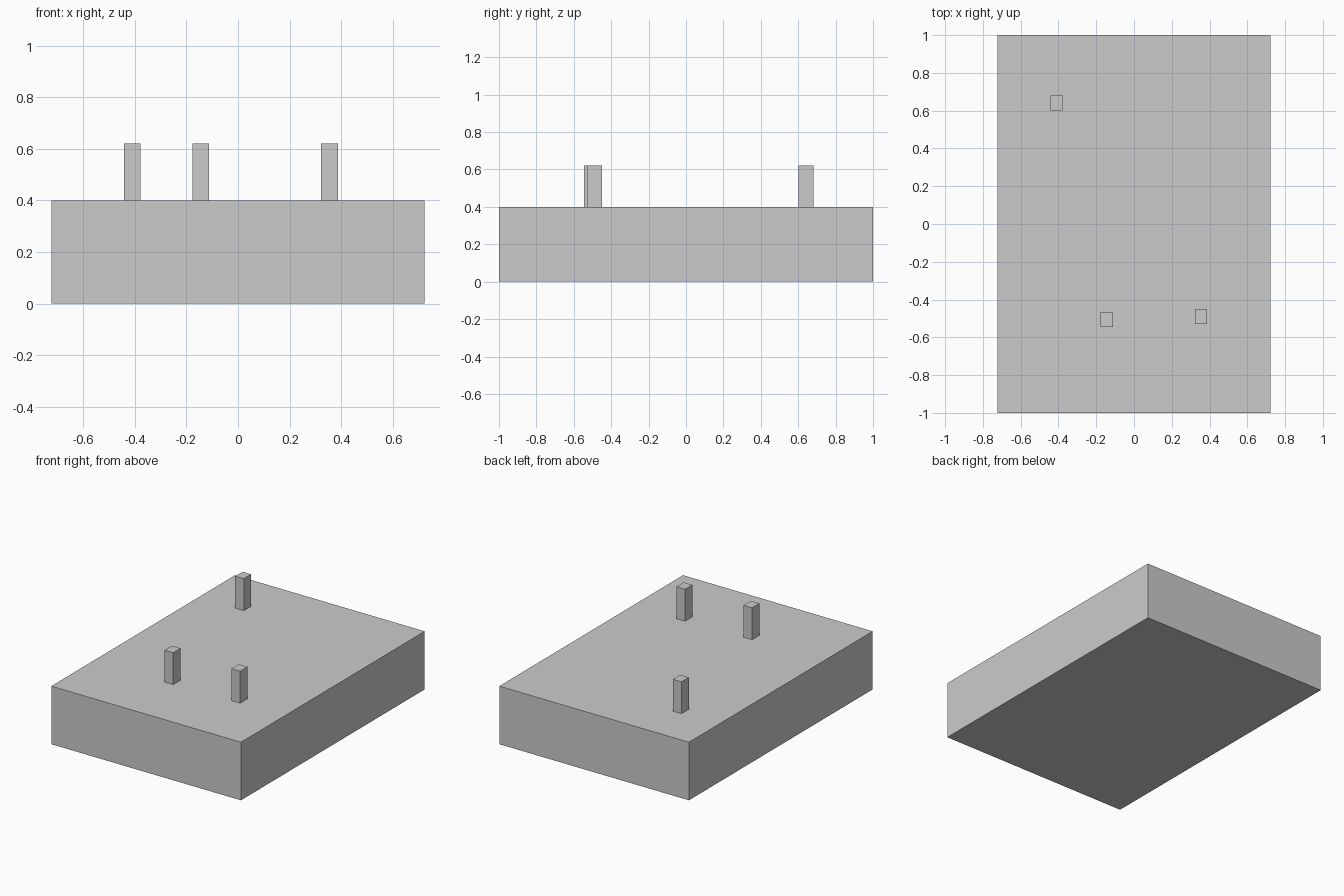
import bpy

if "Cube" in bpy.data.objects:
    bpy.data.objects.remove(bpy.data.objects["Cube"])


def box(name, x, y, z0, size):
    """Axis-aligned box centred on x, y with its underside at z0."""
    bpy.ops.mesh.primitive_cube_add(size=1, location=(x, y, z0 + size[2] / 2))
    obj = bpy.context.object
    obj.name = name
    obj.scale = size
    bpy.ops.object.transform_apply(location=False, rotation=False, scale=True)
    return obj


BASE_HEIGHT = 0.4
POST_SIZE = (0.065, 0.08, 0.22)

# Solid base block
box("base_block", 0, 0, 0, (1.445, 2.0, BASE_HEIGHT))

# Three small posts standing on the base
posts = {
    "back_left_post": (-0.41, 0.642),
    "front_middle_post": (-0.144, -0.506),
    "front_right_post": (0.355, -0.49),
}
for name, (x, y) in posts.items():
    box(name, x, y, BASE_HEIGHT, POST_SIZE)
